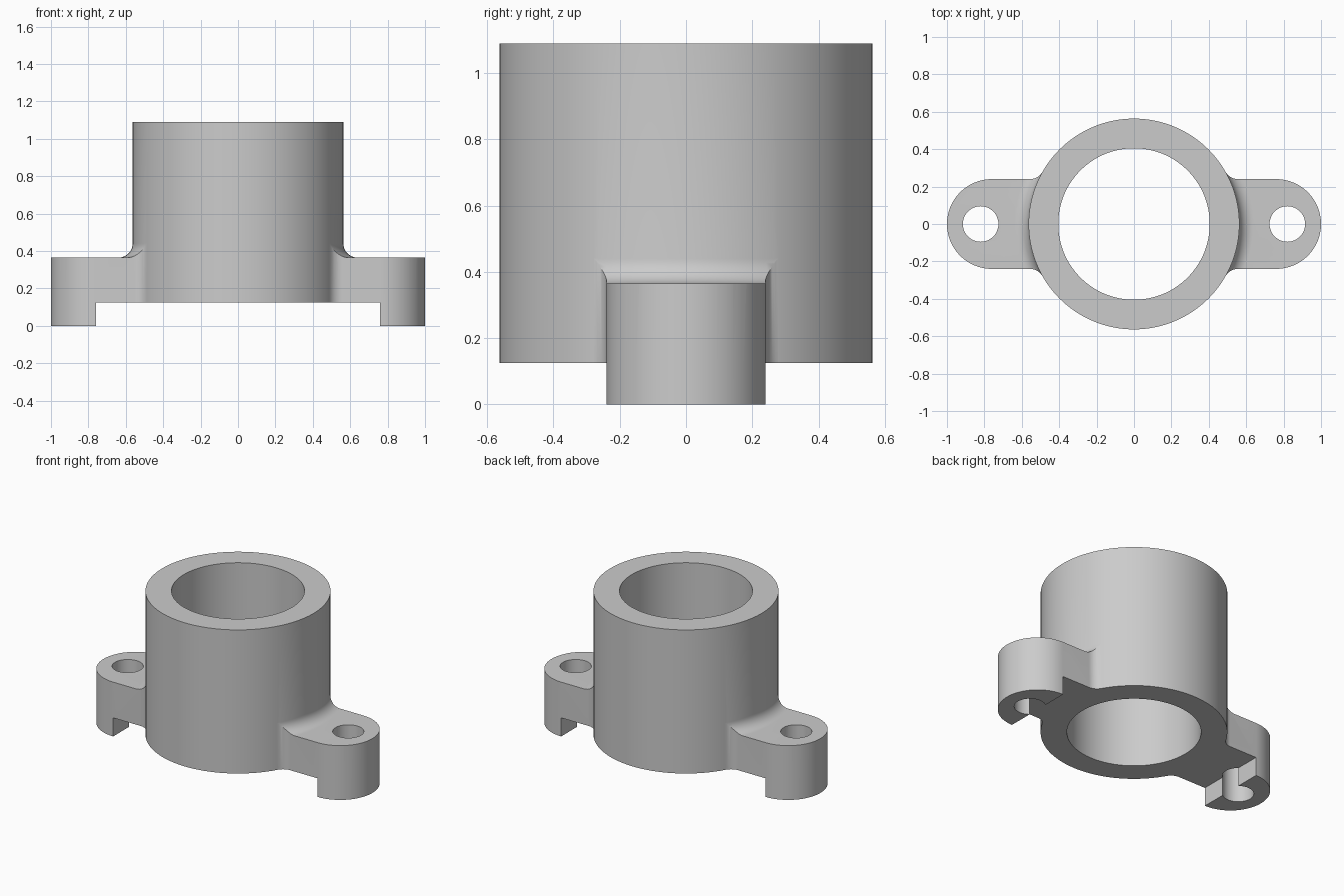
import bpy, bmesh
from math import cos, sin, pi, sqrt, atan2, radians

OUTER, BORE, TOP, BASE = 0.5635, 0.405, 1.09, 0.125
EAR_TOP, EAR_HALF, EAR_X, FILLET = 0.365, 0.24, 0.76, 0.075
HOLE_X, HOLE_R, SEG = 0.82, 0.095, 128

cube = bpy.data.objects.get("Cube")
if cube:
    bpy.data.objects.remove(cube, do_unlink=True)

grey = bpy.data.materials.new("light_grey")
grey.use_nodes = True
grey.diffuse_color = (0.6, 0.6, 0.6, 1)
grey.node_tree.nodes["Principled BSDF"].inputs["Base Color"].default_value = (0.6, 0.6, 0.6, 1)


def finish(name, bm):
    bmesh.ops.recalc_face_normals(bm, faces=bm.faces)
    mesh = bpy.data.meshes.new(name)
    bm.to_mesh(mesh)
    bm.free()
    mesh.materials.append(grey)
    obj = bpy.data.objects.new(name, mesh)
    bpy.context.collection.objects.link(obj)
    return obj


def revolve(name, profile):
    """Spin a closed (radius, z) profile around the z axis."""
    bm = bmesh.new()
    rings = [[bm.verts.new((r * cos(2 * pi * i / SEG), r * sin(2 * pi * i / SEG), z))
              for i in range(SEG)] for r, z in profile]
    for k, a in enumerate(rings):
        b = rings[(k + 1) % len(rings)]
        for i in range(SEG):
            j = (i + 1) % SEG
            bm.faces.new((a[i], a[j], b[j], b[i]))
    return finish(name, bm)


def extrude(name, outline, z0, z1):
    """Raise a flat (x, y) outline into a prism."""
    bm = bmesh.new()
    face = bm.faces.new([bm.verts.new((x, y, z0)) for x, y in outline])
    new = bmesh.ops.extrude_face_region(bm, geom=[face])["geom"]
    bmesh.ops.translate(bm, vec=(0, 0, z1 - z0),
                        verts=[g for g in new if isinstance(g, bmesh.types.BMVert)])
    return finish(name, bm)


def arc(cx, cy, r, start, end, n):
    return [(cx + r * cos(start + (end - start) * i / n),
             cy + r * sin(start + (end - start) * i / n)) for i in range(n + 1)]


def apply_modifiers(obj):
    bpy.context.view_layer.update()
    deps = bpy.context.evaluated_depsgraph_get()
    mesh = bpy.data.meshes.new_from_object(obj.evaluated_get(deps))
    obj.modifiers.clear()
    obj.data = mesh


def boolean(obj, other, operation):
    mod = obj.modifiers.new(operation.title(), "BOOLEAN")
    mod.operation, mod.solver, mod.object = operation, "EXACT", other
    apply_modifiers(obj)
    bpy.data.objects.remove(other, do_unlink=True)


# Tube
tube = revolve("flanged_sleeve", [(BORE, BASE), (OUTER, BASE), (OUTER, TOP), (BORE, TOP)])

# Ear plan: rounded end, straight sides, flared into the tube
reach = OUTER + FILLET
flare_y = EAR_HALF + FILLET
flare_x = sqrt(reach ** 2 - flare_y ** 2)
angle = atan2(flare_y, flare_x)
root = (0.95 * OUTER * cos(angle), 0.95 * OUTER * sin(angle))
upper_flare = arc(flare_x, flare_y, FILLET, -pi / 2, angle - pi, 10)
lower_flare = [(x, -y) for x, y in reversed(upper_flare)]
outline = (arc(EAR_X, 0, EAR_HALF, -pi / 2, pi / 2, 40) + upper_flare
           + [root, (root[0], -root[1])] + lower_flare)
ear = extrude("mounting_ear", outline, 0, 0.6)

# Flat ear top with a fillet rising round the tube
sweep = arc(reach, EAR_TOP + FILLET, FILLET, pi, 1.5 * pi, 10)
top_shape = revolve("ear_top_shape", [(BORE, -0.1), (BORE, EAR_TOP + FILLET)] + sweep
                    + [(1.2, EAR_TOP), (1.2, -0.1)])
boolean(ear, top_shape, "INTERSECT")

# Bolt hole and the relief that leaves a foot at the outer end
boolean(ear, extrude("bolt_hole", arc(HOLE_X, 0, HOLE_R, 0, 2 * pi, 48)[:-1], -0.1, 0.6),
        "DIFFERENCE")
boolean(ear, extrude("foot_relief", [(0.2, -0.5), (EAR_X, -0.5), (EAR_X, 0.5), (0.2, 0.5)],
                     -0.1, BASE), "DIFFERENCE")

# Second ear, then join to the tube
mirror = ear.modifiers.new("Mirror", "MIRROR")
mirror.use_mirror_merge = False
apply_modifiers(ear)
boolean(tube, ear, "UNION")

bpy.ops.object.select_all(action="DESELECT")
tube.select_set(True)
bpy.context.view_layer.objects.active = tube
bpy.ops.object.shade_smooth_by_angle(angle=radians(30))
